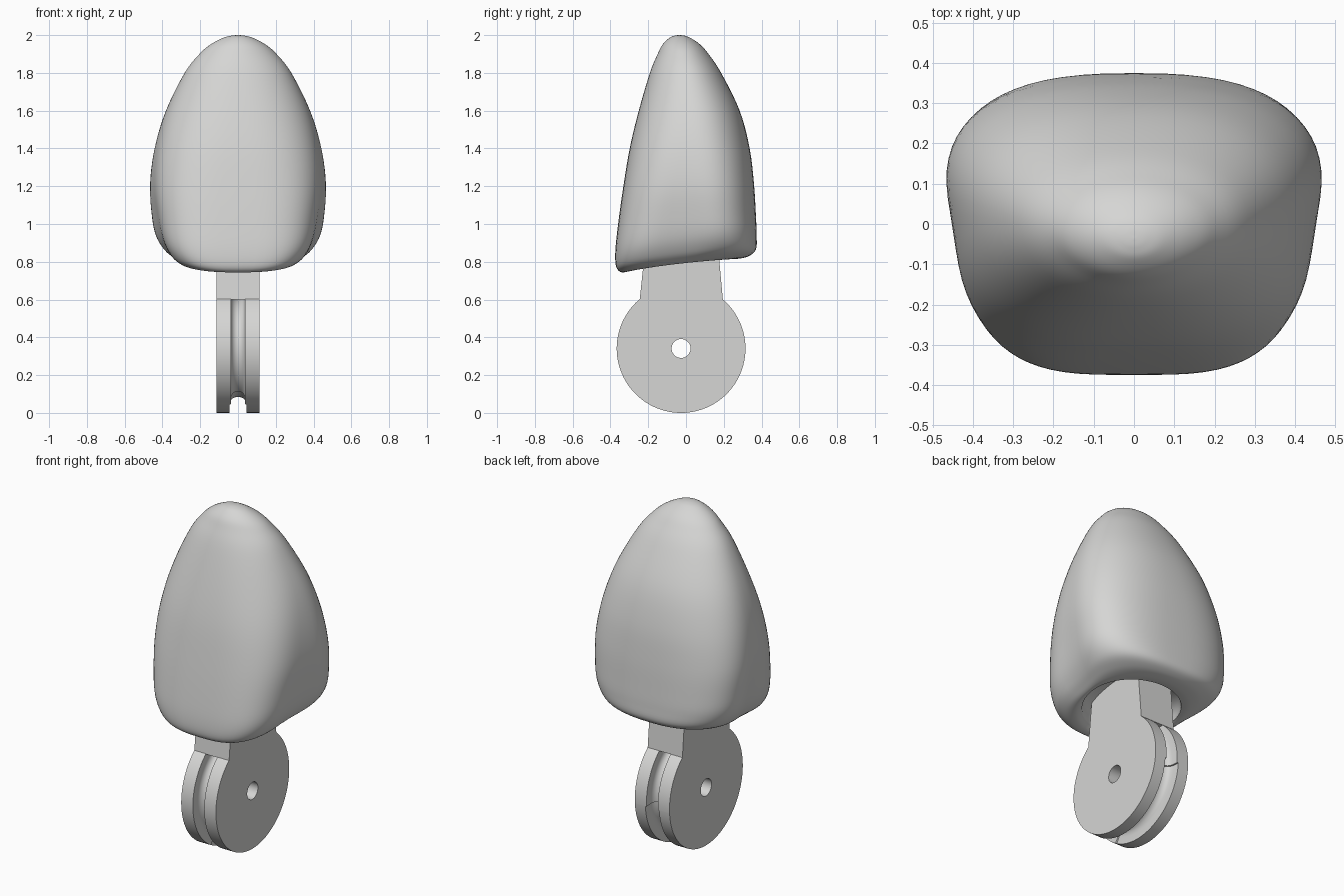
import bpy, bmesh, math

cube = bpy.data.objects.get("Cube")
if cube:
    bpy.data.objects.remove(cube, do_unlink=True)

GREY = (0.67, 0.67, 0.66, 1)
mat = bpy.data.materials.new("light grey")
mat.use_nodes = True
mat.diffuse_color = GREY
mat.node_tree.nodes["Principled BSDF"].inputs["Base Color"].default_value = GREY


def loft(name, rings, closed=False, smooth=40):
    """Skin equal-length rings of points; cap the ends unless closed."""
    bm = bmesh.new()
    rows = [[bm.verts.new(p) for p in ring] for ring in rings]
    n = len(rows[0])
    pairs = list(zip(rows, rows[1:]))
    if closed:
        pairs.append((rows[-1], rows[0]))
    else:
        bm.faces.new(rows[0])
        bm.faces.new(rows[-1])
    for a, b in pairs:
        for i in range(n):
            j = (i + 1) % n
            bm.faces.new((a[i], a[j], b[j], b[i]))
    bmesh.ops.recalc_face_normals(bm, faces=bm.faces)
    mesh = bpy.data.meshes.new(name)
    bm.to_mesh(mesh)
    bm.free()
    mesh.materials.append(mat)
    ob = bpy.data.objects.new(name, mesh)
    bpy.context.collection.objects.link(ob)
    bpy.ops.object.select_all(action="DESELECT")
    ob.select_set(True)
    bpy.context.view_layer.objects.active = ob
    bpy.ops.object.shade_smooth_by_angle(angle=math.radians(smooth))
    return ob


def catmull(p0, p1, p2, p3, t):
    return [0.5 * (2 * b + (c - a) * t + (2 * a - 5 * b + 4 * c - d) * t * t
                   + (3 * b - a - 3 * c + d) * t ** 3)
            for a, b, c, d in zip(p0, p1, p2, p3)]


# Soft pad: (height, half width, front y, back y, tilt, squareness, side hollow)
PAD = [
    (2.00, .002, -.038, -.034, 0, 2, 0),
    (1.997, .035, -.060, -.008, 0, 2, 0),
    (1.985, .080, -.088, .024, 0, 2, 0),
    (1.95, .146, -.124, .075, 0, 2, 0),
    (1.90, .204, -.150, .119, 0, 2, 0),
    (1.80, .282, -.191, .186, 0, 2.1, 0),
    (1.60, .380, -.250, .284, 0, 2.25, 0),
    (1.40, .440, -.298, .337, 0, 2.45, .01),
    (1.20, .464, -.333, .360, .01, 2.7, .022),
    (1.02, .454, -.360, .370, .025, 2.9, .042),
    (.90, .432, -.374, .374, .04, 3, .055),
    (.822, .388, -.371, .370, .043, 2.9, .055),
    (.788, .335, -.348, .330, .041, 2.6, .04),
    (.782, .298, -.312, .275, .034, 2.2, .02),
    (.795, .270, -.285, .230, .022, 2, 0),
]


def pad_ring(row, n=72):
    z, w, yf, yb, tilt, e, hollow = row
    pts = []
    for i in range(n):
        a = 2 * math.pi * i / n
        c, s = math.cos(a), math.sin(a)
        k = e + (.6 if s < 0 else -.3) * (e - 2)
        u = math.copysign(abs(s) ** (2 / k), s)
        x = math.copysign(abs(c) ** (2 / k), c) * w * (1 + .08 * u * (e - 2))
        x *= 1 + .05 * u - hollow * math.exp(-((u + .1) / .4) ** 2)
        pts.append((x, (yf + yb) / 2 + u * (yb - yf) / 2,
                    z + tilt * u + .5 * hollow * c * c))
    return pts


rows = []
for i in range(len(PAD) - 1):
    p = [PAD[max(0, min(len(PAD) - 1, i + k))] for k in (-1, 0, 1, 2)]
    rows += [catmull(*p, t / 5) for t in range(5)]
rows.append(PAD[-1])
# shallow domed socket under the pad
for i in range(6):
    a = math.radians(16 * i)
    r = math.cos(a)
    rows.append((.82 + .1 * math.sin(a), .265 * r, -.027 - .253 * r,
                 -.027 + .252 * r, .01 * r, 2, 0))
loft("fingertip_pad", [pad_ring(r) for r in rows], smooth=60)

# Grooved pulley turned about the x axis
CY, CZ, R, HOLE, HALF = -.026, .341, .341, .05, .113


def pulley_ring(deg):
    wide = 240 < deg < 356       # wider cord channel on the lower back
    half, depth, power = (.045, .085, .8) if wide else (.037, .078, 1)
    prof = [(-HALF, HOLE), (-HALF, R), (-half, R)]
    for i in range(9):
        a = math.pi * i / 8
        prof.append((-half * math.cos(a),
                     R - depth + half * (1 - max(0, math.sin(a)) ** power)))
    prof += [(half, R), (HALF, R), (HALF, HOLE)]
    a = math.radians(deg)
    return [(x, CY + r * math.cos(a), CZ + r * math.sin(a)) for x, r in prof]


angles = sorted([i * 3.75 for i in range(96) if i != 64]
                + [239.9, 240.1, 355.9, 356.1])
loft("pulley", [pulley_ring(d) for d in angles], closed=True, smooth=35)

# Neck block running from the pulley up into the socket
neck = [(-.245, .60), (.195, .60), (.165, .93), (-.21, .93)]
loft("neck", [[(x, y, z) for y, z in neck] for x in (-HALF, HALF)], smooth=30)
